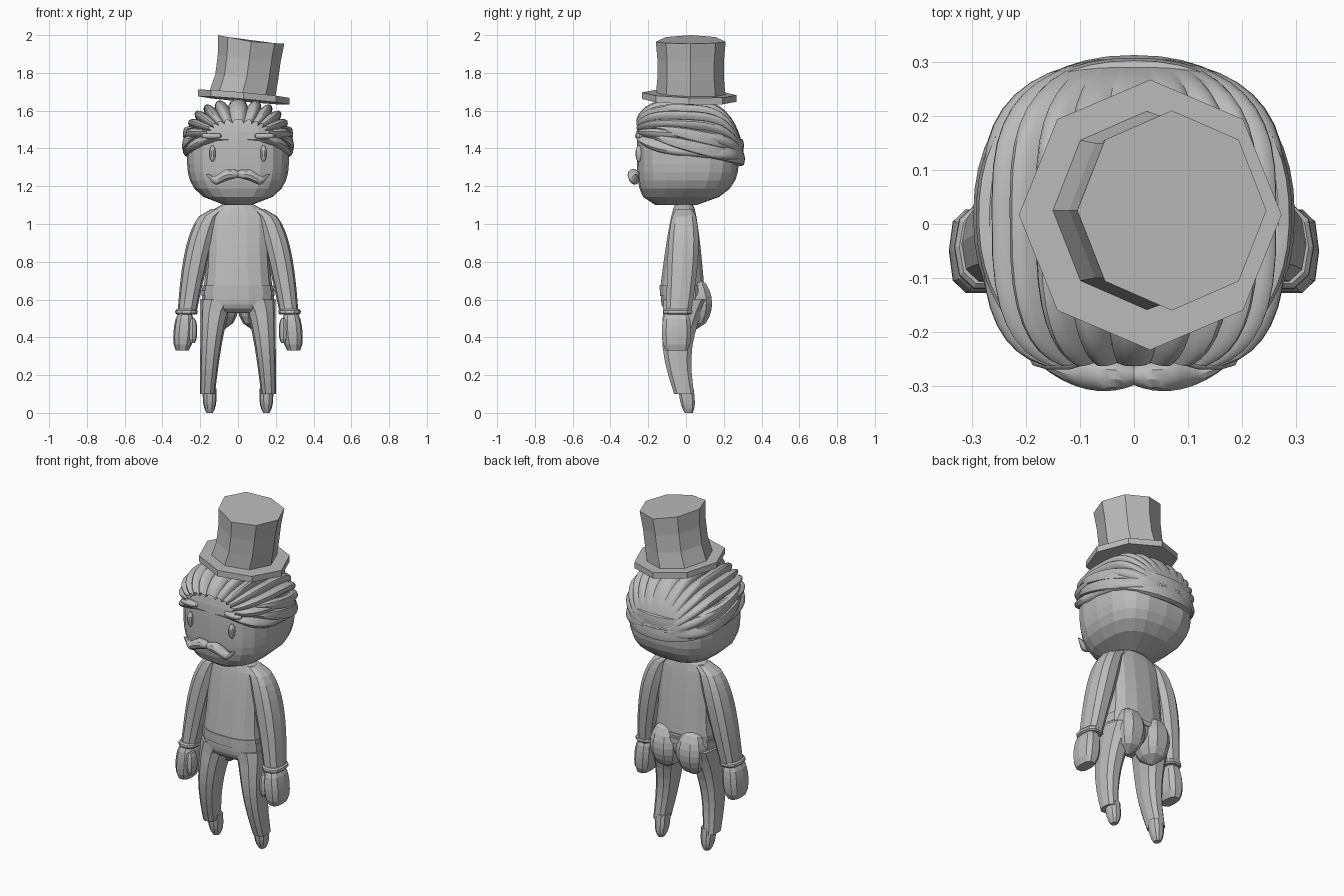
import bpy
import bmesh
from math import sin, cos, pi, radians

old_cube = bpy.data.objects.get("Cube")
if old_cube:
    bpy.data.objects.remove(old_cube)

shade = (0.5, 0.5, 0.5, 1)
grey = bpy.data.materials.new("plain grey")
grey.use_nodes = True
grey.diffuse_color = shade
grey.node_tree.nodes["Principled BSDF"].inputs["Base Color"].default_value = shade


def skin(name, rings, smooth=False):
    """Join a list of equal point rings into a closed, capped surface."""
    bm = bmesh.new()
    rows = [[bm.verts.new(point) for point in ring] for ring in rings]
    for lower, upper in zip(rows, rows[1:]):
        for i in range(len(lower)):
            bm.faces.new((lower[i - 1], lower[i], upper[i], upper[i - 1]))
    bm.faces.new(rows[0])
    bm.faces.new(rows[-1])
    bmesh.ops.recalc_face_normals(bm, faces=bm.faces)
    mesh = bpy.data.meshes.new(name)
    bm.to_mesh(mesh)
    bm.free()
    mesh.materials.append(grey)
    if smooth:
        mesh.polygons.foreach_set("use_smooth", [True] * len(mesh.polygons))
        mesh.set_sharp_from_angle(angle=radians(35))
    obj = bpy.data.objects.new(name, mesh)
    bpy.context.collection.objects.link(obj)


def fractions(steps):
    return [i / steps for i in range(steps + 1)]


def squircle(angle, power):
    """Point on a rounded square; a power of 1 gives a circle."""
    def soften(value):
        return abs(value) ** power * (1 if value > 0 else -1)
    return soften(cos(angle)), soften(sin(angle))


def outline(sides, power=1.0):
    return [squircle(2 * pi * i / sides, power) for i in range(sides)]


def bulge(t):
    """Zero at both ends, one in the middle, with full shoulders."""
    return max(0, sin(pi * t)) ** 0.5


def column(name, top, bottom, shape, steps=6, sides=10, power=0.8, mirror=1, smooth=False):
    """Stack level sections; shape(t) gives centre x, width, centre y and depth."""
    rings = []
    for t in fractions(steps):
        x, width, y, depth = shape(t)
        z = top + (bottom - top) * t
        rings.append([(mirror * (x + width * u), y + depth * v, z)
                      for u, v in outline(sides, power)])
    skin(name, rings, smooth)


# Head: flat face, fuller at the back, rounded under the chin
def head_shape(t):
    full = max(0.05, 1 - abs(2 * t - 1) ** 3) ** 0.45
    front, back = -0.26 * full ** 0.35, 0.28 * full ** 1.2
    return 0, 0.27 * full, (front + back) / 2, (back - front) / 2


column("head", 1.62, 1.1, head_shape, steps=12, sides=20, power=0.7)


# Torso: sloping shoulders, then nearly straight to the waist
def torso_shape(t):
    width = min(0.05 + 0.9 * t, 0.165 + 0.02 * t ** 4)
    return 0, width, -0.01 - 0.01 * t, 0.04 + 0.08 * t ** 0.6


column("torso", 1.12, 0.65, torso_shape, steps=12, sides=14)


# Shirt hem, waistband and hips
def hip_shape(t):
    tuck = 0.04 * t ** 6
    return 0, 0.19 - tuck, -0.015, 0.12 - tuck


column("shirt_hem", 0.675, 0.65, lambda t: (0, 0.188, -0.02, 0.122), steps=1, sides=14)
column("waistband", 0.65, 0.62, lambda t: (0, 0.192, -0.015, 0.126), steps=1, sides=14)
column("hips", 0.66, 0.53, hip_shape, sides=14)


# Limbs: each rule runs from the top of the part to its bottom
def seat_shape(t):
    return 0.085, 0.01 + 0.08 * bulge(t), 0.042, 0.01 + 0.09 * bulge(t)


def leg_shape(t):
    knee = 0.04 * sin(pi * t) + 0.01 * t
    width = 0.1 - 0.068 * t ** 0.5 + 0.008 * t
    return 0.1 + 0.062 * t ** 0.5, width, -knee, 0.125 - 0.07 * t ** 0.7


def foot_shape(t):
    taper = 0.02 * t ** 4
    return 0.15, 0.037 - taper, 0.015 * t, 0.042 - taper


def arm_shape(t):
    muscle = sin(pi * t ** 0.6)
    return (0.1 + 0.17 * t ** 0.45, 0.04 + 0.024 * muscle + 0.01 * t,
            -0.01 - 0.03 * t * t, 0.045 + 0.025 * t + 0.03 * muscle)


def cuff_shape(t):
    roll = 0.01 * bulge(t)
    return 0.273, 0.05 + roll, -0.043, 0.07 + roll


def hand_shape(t):
    swell = 0.02 * bulge(t)
    return 0.28 + 0.015 * t, 0.034 + swell, -0.05, 0.06 + swell


def thumb_shape(t):
    swell = 0.012 * bulge(t)
    return 0.24, 0.012 + swell, -0.09, 0.025 + swell


# Facial features: tall narrow eye and thin flat brow
def eye_shape(t):
    return 0.135, 0.004 + 0.013 * bulge(t), -0.25, 0.005 + 0.013 * bulge(t)


def brow_shape(t):
    return 0.14, 0.04 + 0.016 * bulge(t), -0.245, 0.015 + 0.01 * bulge(t)


for mirror, side in ((1, "left"), (-1, "right")):
    column(side + "_seat", 0.72, 0.44, seat_shape, steps=8, mirror=mirror)
    column(side + "_leg", 0.6, 0.1, leg_shape, steps=8, mirror=mirror)
    column(side + "_foot", 0.13, 0, foot_shape, mirror=mirror)
    column(side + "_arm", 1.08, 0.53, arm_shape, steps=14, mirror=mirror)
    column(side + "_cuff", 0.55, 0.52, cuff_shape, steps=4, mirror=mirror)
    column(side + "_hand", 0.53, 0.33, hand_shape, power=0.7, mirror=mirror)
    column(side + "_thumb", 0.5, 0.37, thumb_shape, sides=8, mirror=mirror)
    column(side + "_eye", 1.415, 1.33, eye_shape, mirror=mirror, smooth=True)
    column(side + "_brow", 1.48, 1.452, brow_shape, mirror=mirror, smooth=True)


# Moustache: a fat wavy tube tapering to upturned tips, with a dip in the middle
def moustache_ring(t):
    u = 2 * t - 1
    reach = abs(u)
    radius = 0.002 + 0.034 * (1 - reach ** 3) - 0.018 * (1 - reach) ** 4
    z = 1.264 - 0.032 * sin(pi * u * u) ** 2
    y = -0.262 - 0.018 * (1 - u * u)
    return [(0.17 * u, y + radius * a, z + radius * b) for a, b in outline(10)]


skin("moustache", [moustache_ring(t) for t in fractions(20)], smooth=True)

# Swept hair: ridged arches running from the hairline over to the nape
LOCKS, STEPS = 13, 6


def hair_arch(t, tuck=0.0):
    angle = radians(22 + 156 * t)
    forward, full = squircle(angle, 0.55 + 0.25 * t)
    base = 1.47 - 0.11 * t
    top = 1.47 + 0.2 * full ** 1.6 - 0.11 * t ** 3
    arch = []
    for s in fractions(LOCKS * STEPS):
        u, v = squircle(radians(210 * s - 15), 0.8)
        groove = 0.035 * full * (1 - abs(sin(pi * s * LOCKS)) ** 0.8)
        arch.append(((0.285 * full - groove) * u,
                     0.015 - 0.29 * forward + groove / 3 + tuck,
                     base + (top - base - groove) * v))
    return arch


hairline_tuck = hair_arch(0, tuck=0.06)
skin("hair", [hairline_tuck] + [hair_arch(t) for t in fractions(18)], smooth=True)


def side_lock(name, middle, slope, radius, reach):
    """Tapered lock wrapped round the sides and back, sloping down to the nape."""
    rings = []
    for s in fractions(36):
        t = 2 * s - 1
        u, v = squircle(pi / 2 - radians(reach) * t, 0.9)
        height = 0.04 * max(0.1, 1 - abs(t) ** 5)
        z = middle - slope * v
        section = [(radius + 0.025 * (a - 0.5), z + height * b) for a, b in outline(8, 0.7)]
        rings.append([(r * u, 0.015 + r * v, h) for r, h in section])
    skin(name, rings, smooth=True)


side_lock("lower_hair_band", 1.415, 0.07, 0.285, 135)
side_lock("upper_hair_band", 1.475, 0.06, 0.28, 128)


# Top hat: the brim leans to one side and the crown has a folded top
def lean(x, y):
    return -0.09 * (x - 0.03) - 0.03 * y


def brim_ring(z):
    corners = [(0.03 + 0.243 * u, 0.017 + 0.25 * v) for u, v in outline(8)]
    return [(x, y, z + lean(x, y)) for x, y in corners]


def crown_ring(t):
    radius = 0.165 + 0.01 * (2 * t - 1) ** 2
    ring = []
    for u, v in outline(8):
        x, y = 0.02 + 0.05 * t ** 0.6 + radius * u, 0.025 + (radius + 0.01) * v
        fold = 0.2 * max(0, 0.07 - x) - 0.06 * max(0, x - 0.07)
        ring.append((x, y, 1.675 + 0.29 * t + (1 - t) * lean(x, y) + t * fold))
    return ring


skin("hat_brim", [brim_ring(1.655), brim_ring(1.69)])
skin("hat_crown", [crown_ring(t) for t in fractions(3)])
